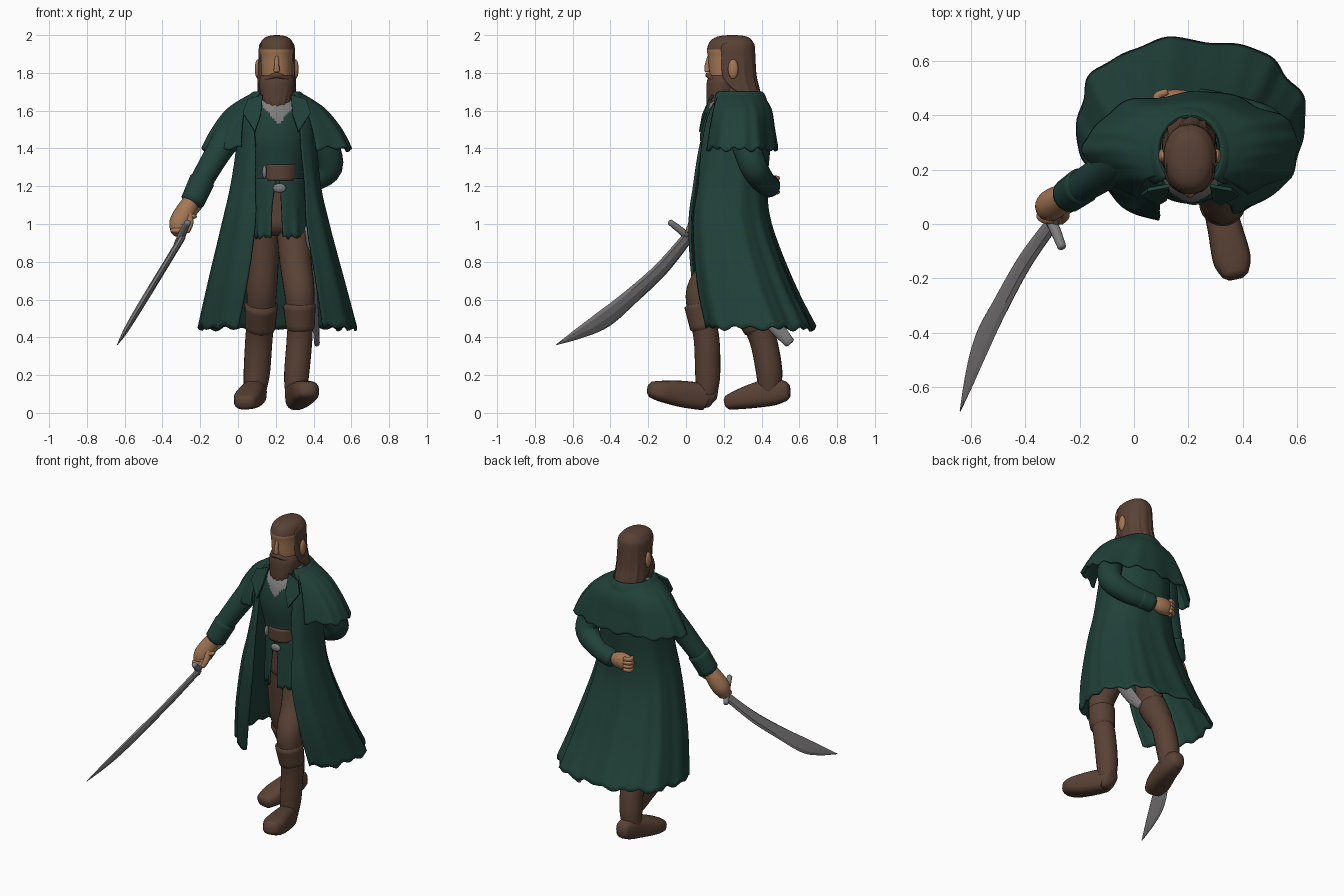
import bpy, bmesh, math
from mathutils import Vector


def material(name, rgb):
    m = bpy.data.materials.new(name)
    m.diffuse_color = (*rgb, 1)
    return m


GREEN = material("dark green cloth", (0.015, 0.052, 0.041))
BROWN = material("brown leather", (0.1, 0.053, 0.035))
SKIN = material("skin", (0.37, 0.185, 0.09))
GREY = material("grey metal", (0.21, 0.20, 0.20))


def finish(name, bm, mats, rule=None, thick=0, smooth=True):
    bmesh.ops.recalc_face_normals(bm, faces=bm.faces)
    for f in bm.faces:
        f.smooth = smooth
        if rule:
            f.material_index = rule(f.calc_center_median())
    me = bpy.data.meshes.new(name)
    bm.to_mesh(me)
    bm.free()
    for m in mats:
        me.materials.append(m)
    ob = bpy.data.objects.new(name, me)
    bpy.context.collection.objects.link(ob)
    if thick:
        s = ob.modifiers.new("thickness", "SOLIDIFY")
        s.thickness, s.offset = thick, -1
    return ob


def resample(pts, steps):
    """Catmull-Rom through tuples of any length."""
    out = []
    for i in range(len(pts) - 1):
        a, b, c, d = pts[max(i - 1, 0)], pts[i], pts[i + 1], pts[min(i + 2, len(pts) - 1)]
        for k in range(steps):
            t = k / steps
            out.append([0.5 * (2 * q + (r - p) * t + (2 * p - 5 * q + 4 * r - s) * t * t
                               + (3 * q - p - 3 * r + s) * t ** 3) for p, q, r, s in zip(a, b, c, d)])
    return out + [list(pts[-1])]


def skin_rings(bm, rings, closed):
    rings = [[bm.verts.new(p) for p in r] for r in rings]
    n = len(rings[0])
    for a, b in zip(rings, rings[1:]):
        for i in range(n if closed else n - 1):
            j = (i + 1) % n
            bm.faces.new((a[i], a[j], b[j], b[i]))
    if closed:
        bm.faces.new(rings[0])
        bm.faces.new(rings[-1])


def power(v, p):
    return math.copysign(abs(v) ** p, v)


def loft(name, levels, mats, rule=None, n=56, steps=5, thick=0, p=1.0, ruffle=0, waves=13):
    """Stacked rings (z, cx, cy, rx, ry); with two more values, open at the front between those x."""
    opened = len(levels[0]) == 7
    lv = resample(levels, steps)
    rings = []
    for k, l in enumerate(lv):
        z, cx, cy, rx, ry = l[:5]
        t0, t1 = 0, math.tau
        if opened:
            def ang(x):
                return math.asin(power(max(-1, min(1, (x - cx) / rx)), 1 / p))
            t0, t1 = ang(l[6]), math.tau + ang(l[5])
        w = (k / (len(lv) - 1)) ** 2 * ruffle
        ring = []
        for i in range(n):
            t = t0 + (t1 - t0) * i / (n - 1 if opened else n)
            s, c = math.sin(t), math.cos(t)
            g = w * (math.sin(waves * t) + 0.5 * math.sin(waves * 1.7 * t + 1))
            ring.append((cx + (rx + g) * power(s, p), cy - (ry + g) * power(c, p),
                         z + w * math.sin(waves * 2.7 * t) + w * 0.6 * math.sin(waves * 1.3 * t)))
        rings.append(ring)
    bm = bmesh.new()
    skin_rings(bm, rings, not opened)
    return finish(name, bm, mats, rule, thick)


def tube(name, pts, mat, ref=(0, 0, 1), n=20, steps=5, smooth=True, p=1.0):
    """Swept ellipse through (x, y, z, size along ref, size across)."""
    pts = [tuple(q) + (q[3],) if len(q) == 4 else q for q in pts]
    sm = resample(pts, steps)
    cs = [Vector(q[:3]) for q in sm]
    rings = []
    for i, q in enumerate(sm):
        d = (cs[min(i + 1, len(cs) - 1)] - cs[max(i - 1, 0)]).normalized()
        u = Vector(ref)
        u = (u - d * u.dot(d)).normalized()
        v = d.cross(u)
        ring = lambda f, o: [cs[i] + d * o + f * (u * q[3] * power(math.cos(math.tau * k / n), p)
                             + v * q[4] * power(math.sin(math.tau * k / n), p)) for k in range(n)]
        cap = 0.35 * min(q[3], q[4])
        if i == 0:
            rings.append(ring(0.6, -cap))
        rings.append(ring(1, 0))
        if i == len(sm) - 1:
            rings.append(ring(0.6, cap))
    bm = bmesh.new()
    skin_rings(bm, rings, True)
    return finish(name, bm, [mat], smooth=smooth)


def ball(name, c, r, mats, rule=None, seg=32):
    bm = bmesh.new()
    bmesh.ops.create_uvsphere(bm, u_segments=seg, v_segments=seg * 3 // 4, radius=1)
    for v in bm.verts:
        v.co = Vector(a + b * q for a, b, q in zip(c, r, v.co))
    return finish(name, bm, mats, rule)


# Head, hair and beard
CX = 0.205
loft("head", [(1.66, CX, 0.24, 0.075, 0.09), (1.78, CX, 0.235, 0.084, 0.108), (1.88, CX, 0.235, 0.088, 0.118),
              (1.925, CX, 0.235, 0.092, 0.124), (1.97, CX, 0.24, 0.08, 0.11), (1.993, CX, 0.245, 0.05, 0.075),
              (2.0, CX, 0.245, 0.012, 0.02)], [BROWN, SKIN],
     lambda c: int(c.y < 0.19 and c.z < 1.925), p=0.92)
loft("long_hair", [(1.985, CX, 0.25, 0.06, 0.085, 0.12, 0.29), (1.95, CX, 0.245, 0.092, 0.117, 0.12, 0.29),
                   (1.88, CX, 0.248, 0.097, 0.119, 0.118, 0.292), (1.78, CX, 0.255, 0.1, 0.118, 0.116, 0.294),
                   (1.68, CX, 0.28, 0.1, 0.115, 0.1, 0.31), (1.58, CX, 0.295, 0.095, 0.11, 0.1, 0.31)],
     [BROWN], thick=0.015, ruffle=0.006, p=0.92)
loft("beard", [(1.785, CX, 0.21, 0.085, 0.09), (1.75, CX, 0.2, 0.094, 0.09), (1.69, CX, 0.185, 0.086, 0.076),
               (1.64, CX, 0.17, 0.07, 0.06), (1.605, CX, 0.165, 0.05, 0.045), (1.585, CX, 0.16, 0.025, 0.02)],
     [BROWN], ruffle=0.006)
tube("moustache", [(0.15, 0.145, 1.765, 0.012), (CX, 0.118, 1.788, 0.015), (0.26, 0.145, 1.765, 0.012)], BROWN)
tube("nose", [(CX, 0.122, 1.885, 0.01), (CX, 0.112, 1.84, 0.013), (CX, 0.114, 1.81, 0.017)], SKIN, (0, 1, 0))
tube("neck", [(CX, 0.25, 1.55, 0.075), (CX, 0.24, 1.75, 0.07)], SKIN, (0, 1, 0))
for s in (-1, 1):
    ball("ear", (CX + s * 0.099, 0.25, 1.82), (0.017, 0.027, 0.052), [SKIN], seg=16)

# Torso with the shirt showing in the neckline
loft("waistcoat", [(1.18, 0.21, 0.24, 0.14, 0.14), (1.3, 0.21, 0.24, 0.15, 0.145), (1.45, CX, 0.24, 0.18, 0.165),
                   (1.58, CX, 0.25, 0.18, 0.16), (1.65, CX, 0.26, 0.14, 0.13), (1.69, CX, 0.27, 0.08, 0.08)],
     [GREEN, GREY], lambda c: int(c.y < 0.25 and c.z > 1.53 + abs(c.x - 0.215) * 1.1), n=96, steps=10)
loft("belt", [(1.23, 0.22, 0.22, 0.105, 0.138), (1.315, 0.22, 0.22, 0.105, 0.14)], [BROWN], p=0.9)
ball("belt_buckle", (0.14, 0.105, 1.275), (0.012, 0.02, 0.035), [GREY], seg=12)
ball("lower_buckle", (0.22, 0.085, 1.19), (0.035, 0.015, 0.025), [GREY], seg=16)
loft("tunic_skirt", [(1.24, 0.215, 0.24, 0.145, 0.148, 0.205, 0.22), (1.1, 0.22, 0.24, 0.15, 0.155, 0.18, 0.23),
                     (0.93, 0.225, 0.24, 0.15, 0.165, 0.17, 0.24)], [GREEN], thick=0.012, ruffle=0.008)
tube("hips", [(0.21, 0.25, 1.2, 0.12), (0.21, 0.25, 0.98, 0.12)], BROWN, (0, 1, 0))

# Long coat, shoulder cape, collar and lapels
loft("long_coat", [(1.64, CX, 0.27, 0.17, 0.15, 0.10, 0.31), (1.55, CX, 0.26, 0.205, 0.18, 0.08, 0.33),
                   (1.4, CX, 0.245, 0.215, 0.20, 0.09, 0.34), (1.2, 0.20, 0.225, 0.24, 0.205, 0.09, 0.36),
                   (1.0, 0.20, 0.225, 0.285, 0.225, 0.09, 0.37), (0.7, 0.205, 0.285, 0.36, 0.275, 0.05, 0.42),
                   (0.45, 0.21, 0.365, 0.42, 0.315, 0.0, 0.46)],
     [GREEN], n=120, steps=6, thick=0.014, p=0.88, ruffle=0.009, waves=8)
loft("shoulder_cape", [(1.70, CX, 0.27, 0.115, 0.13, 0.12, 0.29), (1.66, CX, 0.27, 0.19, 0.155, 0.06, 0.34),
                       (1.60, CX, 0.28, 0.27, 0.175, 0.03, 0.37), (1.5, 0.21, 0.28, 0.345, 0.19, 0.02, 0.40),
                       (1.4, 0.213, 0.28, 0.395, 0.205, 0.02, 0.42)],
     [GREEN], n=90, thick=0.014, ruffle=0.009, waves=7)
loft("collar", [(1.64, CX, 0.265, 0.12, 0.13, 0.13, 0.28), (1.70, CX, 0.265, 0.115, 0.135, 0.12, 0.29),
                (1.68, CX, 0.265, 0.15, 0.155, 0.10, 0.31), (1.62, CX, 0.27, 0.195, 0.17, 0.07, 0.34)],
     [GREEN], thick=0.01)
for s in (-1, 1):
    bm = bmesh.new()
    bm.faces.new([bm.verts.new((CX + s * x, y, z)) for x, y, z in
                  ((0.075, 0.135, 1.685), (0.155, 0.12, 1.66), (0.18, 0.1, 1.59),
                   (0.115, 0.068, 1.49), (0.085, 0.085, 1.58))])
    finish("lapel", bm, [GREEN], thick=0.014, smooth=False)

# Sword arm
tube("sword_arm_sleeve", [(0.02, 0.28, 1.57, 0.08), (-0.04, 0.24, 1.48, 0.078), (-0.11, 0.19, 1.37, 0.068),
                          (-0.18, 0.145, 1.25, 0.062), (-0.215, 0.12, 1.18, 0.058)], GREEN, (0, 1, 0))
tube("sword_arm_cuff", [(-0.19, 0.14, 1.23, 0.068), (-0.24, 0.105, 1.12, 0.064)], GREEN, (0, 1, 0))
tube("sword_hand", [(-0.23, 0.11, 1.15, 0.04), (-0.28, 0.085, 1.06, 0.055), (-0.31, 0.065, 1.0, 0.055),
                    (-0.32, 0.05, 0.95, 0.035)], SKIN, (0, 1, 0))
for i in range(4):
    ball("sword_finger", (-0.315 + i * 0.018, 0.03 + i * 0.011, 0.965 + i * 0.025), (0.045, 0.03, 0.018), [SKIN], seg=14)
tube("sword_thumb", [(-0.26, 0.06, 1.06, 0.02), (-0.255, 0.03, 1.0, 0.018), (-0.27, 0.01, 0.96, 0.014)], SKIN, (0, 1, 0))

# Sword
W = (-0.375, 0.708, -0.604)
tube("blade", [(-0.295, 0.01, 0.93, 0.032, 0.018), (-0.398, -0.133, 0.76, 0.04, 0.018),
               (-0.49, -0.298, 0.609, 0.046, 0.018), (-0.559, -0.437, 0.495, 0.053, 0.016),
               (-0.601, -0.56, 0.424, 0.034, 0.012), (-0.639, -0.688, 0.36, 0.002, 0.002)], GREY, W, n=8, smooth=False)
tube("sword_guard", [(-0.265, -0.085, 1.01, 0.016), (-0.295, -0.01, 0.95, 0.02), (-0.325, 0.04, 0.89, 0.016)], GREY, n=12)
tube("sword_grip", [(-0.295, 0.0, 0.94, 0.018), (-0.25, 0.075, 1.04, 0.02), (-0.205, 0.135, 1.105, 0.024)], GREY, n=12)

# Arm folded behind the back
tube("back_arm_sleeve", [(0.39, 0.28, 1.57, 0.08), (0.45, 0.31, 1.44, 0.076), (0.482, 0.36, 1.3, 0.072),
                         (0.38, 0.405, 1.23, 0.064), (0.25, 0.44, 1.2, 0.055)], GREEN, (0.3, 1, 0.3))
tube("back_arm_cuff", [(0.31, 0.425, 1.21, 0.062), (0.235, 0.44, 1.2, 0.06)], GREEN)
ball("back_hand", (0.155, 0.452, 1.205), (0.085, 0.043, 0.055), [SKIN], seg=20)
for i in range(4):
    tube("back_finger", [(0.12, 0.485, 1.17 + i * 0.024, 0.013), (0.085, 0.47, 1.17 + i * 0.024, 0.015),
                         (0.09, 0.44, 1.17 + i * 0.024, 0.013)], SKIN, n=10)

# Legs, boot cuffs and feet
LEGS = {
    "front": ([(0.29, 0.24, 1.02, 0.09), (0.305, 0.17, 0.8, 0.085), (0.325, 0.08, 0.64, 0.08), (0.33, 0.09, 0.5, 0.068),
               (0.325, 0.11, 0.38, 0.068), (0.31, 0.115, 0.2, 0.066), (0.305, 0.11, 0.1, 0.055)],
              [(0.3, 0.13, 0.065, 0.055, 0.045), (0.305, 0.1, 0.083, 0.07, 0.056), (0.335, -0.02, 0.1, 0.07, 0.064),
               (0.36, -0.13, 0.115, 0.056, 0.07), (0.372, -0.185, 0.125, 0.042, 0.05)],
              [(0.325, 0.077, 0.57, 0.086), (0.33, 0.097, 0.45, 0.076)]),
    "rear": ([(0.13, 0.26, 1.02, 0.09), (0.13, 0.28, 0.8, 0.085), (0.125, 0.3, 0.64, 0.08), (0.12, 0.36, 0.5, 0.074),
              (0.11, 0.41, 0.38, 0.072), (0.10, 0.44, 0.22, 0.07), (0.09, 0.44, 0.12, 0.06)],
             [(0.1, 0.535, 0.115, 0.05, 0.045), (0.095, 0.48, 0.112, 0.068, 0.058), (0.08, 0.4, 0.1, 0.07, 0.064),
              (0.05, 0.29, 0.073, 0.054, 0.072), (0.035, 0.222, 0.055, 0.038, 0.055)],
             [(0.123, 0.32, 0.57, 0.088), (0.117, 0.383, 0.45, 0.08)]),
}
for side, (leg, foot, cuff) in LEGS.items():
    tube(side + "_leg", leg, BROWN, (0, 1, 0), n=24)
    tube(side + "_foot", foot, BROWN, n=24, p=0.72)
    tube(side + "_boot_cuff", cuff, BROWN, (0, 1, 0), n=24)

# Scabbard hanging inside the coat
tube("scabbard", [(0.37, 0.12, 0.98, 0.03, 0.018), (0.395, 0.28, 0.72, 0.04, 0.018), (0.41, 0.44, 0.5, 0.042, 0.018),
                  (0.418, 0.55, 0.37, 0.028, 0.015)], GREY, n=12)
